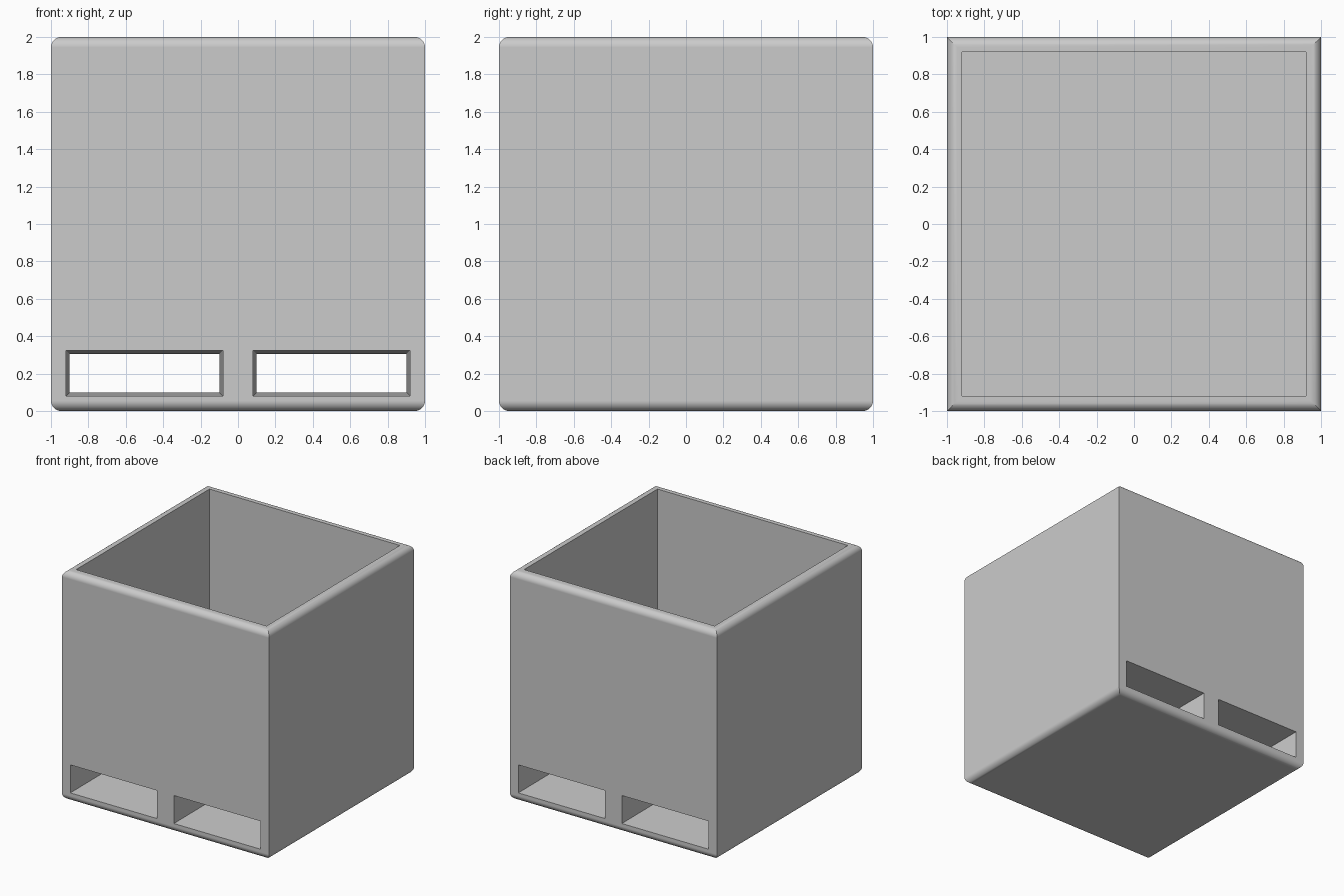
import bpy
import bmesh
from math import sin, cos, pi

HALF = 1.0      # half width of the box
HEIGHT = 2.0
WALL = 0.08
ROUND = 0.055   # rounding of the top and bottom edges
STEPS = 6
FLOOR = 0.4     # cavity floor height

old = bpy.data.objects.get("Cube")
if old:
    bpy.data.objects.remove(old, do_unlink=True)

grey = bpy.data.materials.new("light_grey")
grey.use_nodes = True
colour = (0.6, 0.6, 0.6, 1)
grey.diffuse_color = colour
grey.node_tree.nodes["Principled BSDF"].inputs["Base Color"].default_value = colour


def loft(name, rings):
    """Skin a list of four-cornered rings and cap both ends."""
    bm = bmesh.new()
    loops = [[bm.verts.new(p) for p in ring] for ring in rings]
    for a, b in zip(loops, loops[1:]):
        for i in range(4):
            j = (i + 1) % 4
            bm.faces.new((a[i], a[j], b[j], b[i]))
    bm.faces.new(loops[0][::-1])
    bm.faces.new(loops[-1])
    bmesh.ops.recalc_face_normals(bm, faces=bm.faces)
    mesh = bpy.data.meshes.new(name)
    bm.to_mesh(mesh)
    bm.free()
    mesh.materials.append(grey)
    obj = bpy.data.objects.new(name, mesh)
    bpy.context.collection.objects.link(obj)
    return obj


def square(r, z):
    return [(-r, -r, z), (r, -r, z), (r, r, z), (-r, r, z)]


def slot(side, y, inset):
    x0, x1 = side * (WALL + inset), side * (HALF - WALL - inset)
    z0, z1 = WALL + inset, 0.325 - inset
    return [(x0, y, z0), (x1, y, z0), (x1, y, z1), (x0, y, z1)]


# Open box: rounded foot, straight wall, rounded rim, cavity
angles = [i * pi / 2 / STEPS for i in range(STEPS + 1)]
core = HALF - ROUND
profile = [(core + ROUND * sin(a), ROUND - ROUND * cos(a)) for a in angles]
profile += [(core + ROUND * cos(a), HEIGHT - ROUND + ROUND * sin(a)) for a in angles]
profile += [(HALF - WALL, HEIGHT), (HALF - WALL, FLOOR)]
box = loft("open_box", [square(r, z) for r, z in profile])

# Two fork tunnels, narrowing slightly towards the middle
bpy.context.view_layer.objects.active = box
box.select_set(True)
for side, label in ((-1, "right"), (1, "left")):
    cutter = loft(label + "_tunnel_cutter",
                  [slot(side, -HALF, 0), slot(side, 0, 0.02), slot(side, HALF, 0)])
    # Push the end caps just past the walls for a clean cut
    for v in cutter.data.vertices:
        v.co.y *= 1.01
    cutter.hide_render = True
    cut = box.modifiers.new("tunnel", "BOOLEAN")
    cut.operation = "DIFFERENCE"
    cut.solver = "EXACT"
    cut.object = cutter
    bpy.ops.object.modifier_apply(modifier=cut.name)
    bpy.data.objects.remove(cutter, do_unlink=True)

# Smooth roundings, crisp corners, flat walls
bpy.ops.object.shade_smooth_by_angle(angle=pi / 6)
weighted = box.modifiers.new("flat_walls", "WEIGHTED_NORMAL")
weighted.keep_sharp = True
